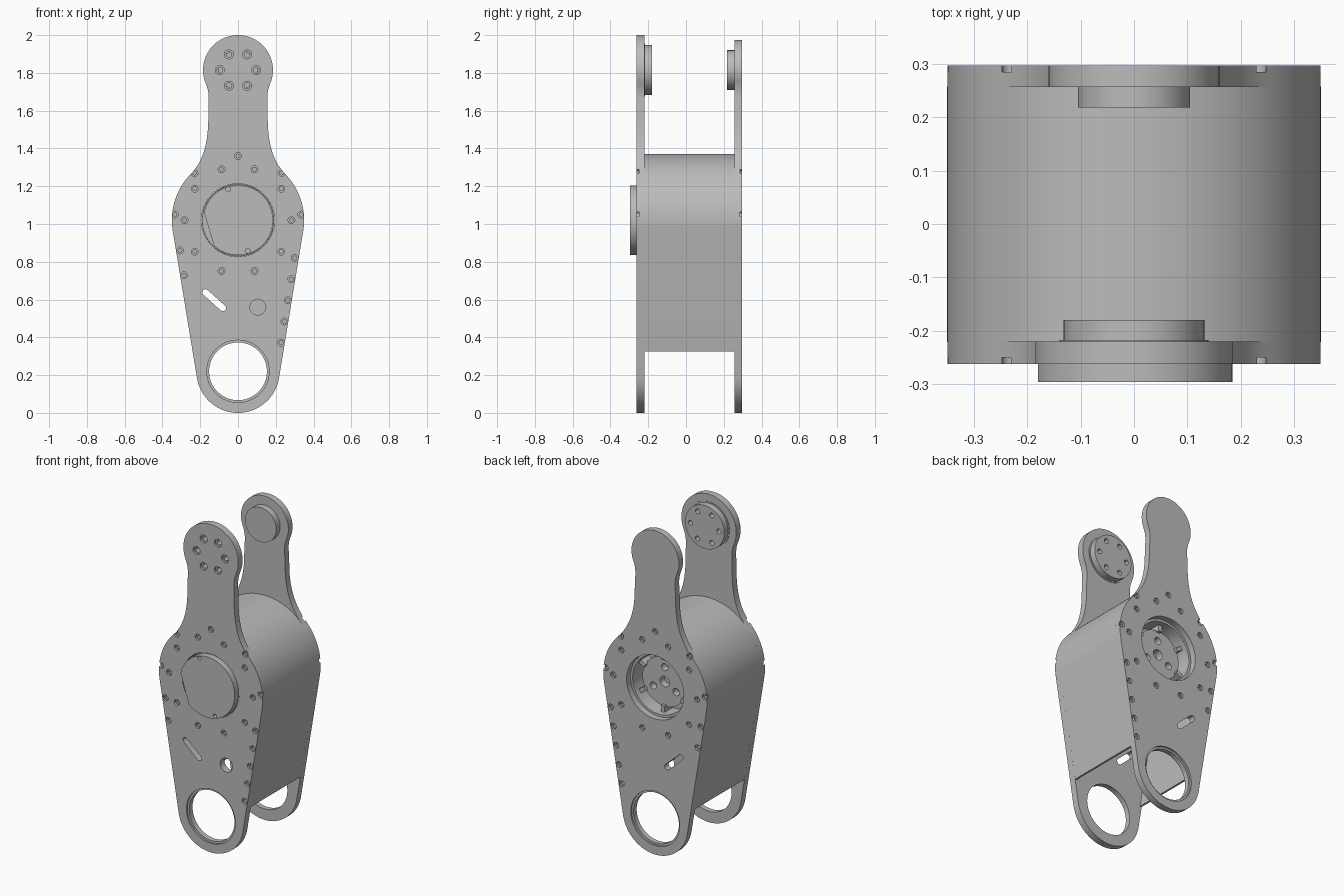
import bpy, bmesh
from math import sin, cos, radians, pi
from mathutils import Vector
from mathutils.geometry import interpolate_bezier

cube = bpy.data.objects.get("Cube")
if cube:
    bpy.data.objects.remove(cube, do_unlink=True)

grey = bpy.data.materials.new("machined_grey")
grey.use_nodes = True
grey.diffuse_color = (0.5, 0.5, 0.5, 1)
grey.node_tree.nodes["Principled BSDF"].inputs["Base Color"].default_value = (0.5, 0.5, 0.5, 1)

HUB, HEAD, FOOT = 1.02, 1.815, 0.22      # heights of the three axes


def arc(cx, cz, r, a0, a1, n):
    """Points on an arc in the XZ plane, angles in degrees."""
    steps = [radians(a0 + (a1 - a0) * i / n) for i in range(n + 1)]
    return [(cx + r * cos(a), cz + r * sin(a)) for a in steps]


def circle(cx, cz, r, n=64):
    return arc(cx, cz, r, 0, 360, n)[:-1]


def prisms(name, outlines, y0, y1):
    """Extrude each XZ outline from y0 to y1 into one mesh object."""
    bm = bmesh.new()
    for pts in outlines:
        face = bm.faces.new([bm.verts.new((x, y0, z)) for x, z in pts])
        ext = bmesh.ops.extrude_face_region(bm, geom=[face], use_keep_orig=True)
        moved = [g for g in ext["geom"] if isinstance(g, bmesh.types.BMVert)]
        bmesh.ops.translate(bm, vec=(0, y1 - y0, 0), verts=moved)
    bmesh.ops.recalc_face_normals(bm, faces=bm.faces)
    mesh = bpy.data.meshes.new(name)
    bm.to_mesh(mesh)
    bm.free()
    mesh.materials.append(grey)
    obj = bpy.data.objects.new(name, mesh)
    bpy.context.collection.objects.link(obj)
    return obj


def activate(obj):
    bpy.ops.object.select_all(action="DESELECT")
    obj.select_set(True)
    bpy.context.view_layer.objects.active = obj


def cut(obj, outlines, y0, y1):
    """Subtract extruded outlines, then drop the cutter."""
    cutter = prisms("cutter", outlines, y0, y1)
    cutter.hide_render = True
    mod = obj.modifiers.new("cut", "BOOLEAN")
    mod.operation, mod.solver, mod.object = "DIFFERENCE", "EXACT", cutter
    activate(obj)
    bpy.ops.object.modifier_apply(modifier=mod.name)
    bpy.data.objects.remove(cutter, do_unlink=True)


def plate_outline(head_r, neck_w):
    """Rounded foot, wide hub, curved neck and round head, mirrored in x."""
    hub = arc(0, HUB, 0.35, -9.35, 44, 20)
    head = arc(0, HEAD, head_r, -22, 90, 24)
    a, b, n = Vector((*hub[-1], 0)), Vector((*head[0], 0)), Vector((neck_w, 1.58, 0))
    up = Vector((0, 1, 0))
    lower = interpolate_bezier(a, a + Vector((-0.07, 0.072, 0)), n - up * 0.15, n, 16)
    upper = interpolate_bezier(n, n + up * 0.08, b - Vector((0.025, 0.06, 0)), b, 10)
    right = arc(0, FOOT, 0.22, -90, -9.35, 20) + hub
    right += [(p.x, p.y) for p in lower[1:] + upper[1:-1]] + head
    return right + [(-x, z) for x, z in reversed(right[1:-1])]


# Screw positions shared by both side plates
screws = arc(0, HUB, 0.283, 0, 324, 9)
screws += [(0, 1.36)] + [(s * x, z) for s in (-1, 1) for x, z in ((0.23, 1.27), (0.335, 1.05))]
screws += [(-0.307, 0.86), (-0.286, 0.728)]
screws += [(0.228 + 0.018 * i, 0.372 + 0.112 * i) for i in range(5)]

# Diagonal slot with round ends
slot = arc(-0.08, 0.555, 0.017, -135, 45, 8) + arc(-0.172, 0.638, 0.017, 45, 225, 8)


def side_plate(name, outline, inner, outer):
    """Plate between two y values, drilled from its outer face."""
    obj = prisms(name, [outline], inner, outer)
    out = 1 if outer > inner else -1
    through = (inner - out * 0.05, outer + out * 0.05)
    cut(obj, [circle(0, HUB, 0.193), circle(0, FOOT, 0.153), slot], *through)
    cut(obj, [circle(0, FOOT, 0.165)], outer - out * 0.01, through[1])
    cut(obj, [circle(x, z, 0.018, 16) for x, z in screws], outer - out * 0.012, through[1])
    cut(obj, [circle(x, z, 0.01, 12) for x, z in screws], outer - out * 0.03, through[1])
    return obj


front = side_plate("front_plate", plate_outline(0.185, 0.157), -0.22, -0.262)
back = side_plate("back_plate", plate_outline(0.16, 0.138), 0.257, 0.297)
cut(front, [circle(0.105, 0.56, 0.042, 32)], -0.3, -0.2)

# Pivot bosses facing inwards at the head
front_boss = prisms("front_pivot_boss", [circle(0, HEAD, 0.132)], -0.221, -0.18)
back_boss = prisms("back_pivot_boss", [circle(0, HEAD, 0.105)], 0.218, 0.258)
prisms("front_boss_collar", [circle(0, HEAD, 0.14)], -0.221, -0.217)
bolts = arc(0, HEAD, 0.096, 0, 300, 5)
for part in (front, front_boss, bpy.data.objects["front_boss_collar"]):
    cut(part, [circle(x, z, 0.015, 16) for x, z in bolts], -0.4, 0)
cut(front, [circle(x, z, 0.024, 20) for x, z in bolts], -0.4, -0.25)

# Thin cover wrapped over the hub, open underneath
def cover_line(r, foot_w):
    return [(foot_w, 0.325)] + arc(0, HUB, r, -9.35, 189.35, 64) + [(-foot_w, 0.325)]


prisms("body_cover", [cover_line(0.35, 0.24) + cover_line(0.338, 0.228)[::-1]], -0.221, 0.258)

# Motor: housing, flat-sided front cap, recessed rotor with spokes
housing = prisms("motor_housing", [circle(0, HUB, 0.19)], -0.258, 0.15)
cap = prisms("motor_cap", [arc(0, HUB, 0.185, 197 + 30, 557 - 30, 60)], -0.296, -0.257)
cut(cap, [circle(x, z, 0.012, 16) for x, z in ((-0.052, 1.184), (0.052, 0.858))], -0.32, -0.27)

ring = prisms("motor_ring", [circle(0, HUB, 0.192)], 0.149, 0.26)
cut(ring, [circle(0, HUB, 0.178)], 0.1, 0.3)

rotor = prisms("rotor", [circle(0, HUB, 0.15)], 0.149, 0.205)
cut(rotor, [circle(0, HUB, 0.032, 24)]
    + [circle(x, z, 0.022, 20) for x, z in arc(0, HUB, 0.088, 90, 330, 2)], 0.16, 0.3)

spokes = []
for i in range(6):
    a = radians(30 + 60 * i)
    d, s = Vector((cos(a), sin(a))), Vector((-sin(a), cos(a))) * 0.012
    spokes.append([tuple(Vector((0, HUB)) + d * r + s * k)
                   for r, k in ((0.14, -1), (0.185, -1), (0.185, 1), (0.14, 1))])
prisms("rotor_spokes", spokes, 0.149, 0.225)

# Smooth rounds, crisp edges
for obj in list(bpy.context.collection.objects):
    if obj.type == "MESH" and grey.name in obj.data.materials:
        activate(obj)
        bpy.ops.object.shade_smooth_by_angle(angle=pi / 6)
